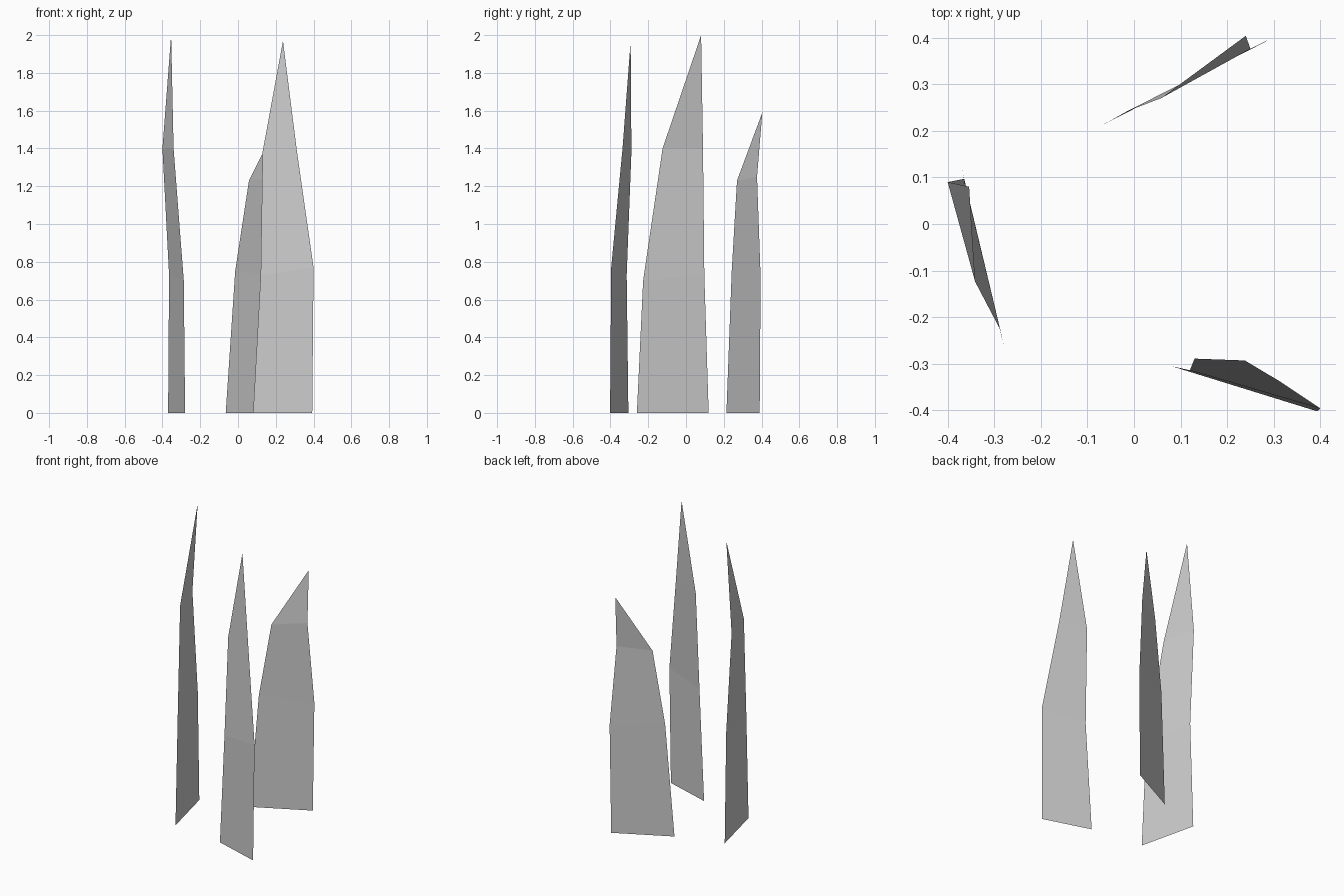
import bpy
import bmesh

cube = bpy.data.objects.get("Cube")
if cube:
    bpy.data.objects.remove(cube, do_unlink=True)

# Single plain grey for every blade
grey = bpy.data.materials.new("plain_grey")
grey.use_nodes = True
colour = (0.6, 0.6, 0.6, 1)
grey.diffuse_color = colour
grey.node_tree.nodes["Principled BSDF"].inputs["Base Color"].default_value = colour


def blade(name, rows, tip):
    """Folded thin sheet: pairs of edge points from the base up, closed by a tip."""
    bm = bmesh.new()
    pairs = [[bm.verts.new(p) for p in row] for row in rows]
    for (a, b), (c, d) in zip(pairs, pairs[1:]):
        bm.faces.new((a, b, d, c))
    bm.faces.new((*pairs[-1], bm.verts.new(tip)))
    mesh = bpy.data.meshes.new(name)
    bm.to_mesh(mesh)
    bm.free()
    mesh.materials.append(grey)
    obj = bpy.data.objects.new(name, mesh)
    bpy.context.collection.objects.link(obj)
    return obj


# Tall blade on the right side, facing sideways
blade("right_blade", [
    ((-0.37, 0.12, 0), (-0.28, -0.26, 0)),
    ((-0.365, 0.097, 0.73), (-0.287, -0.227, 0.70)),
    ((-0.40, 0.09, 1.40), (-0.341, -0.124, 1.40)),
], (-0.354, 0.08, 2.0))

# Tall blade at the front left
blade("front_blade", [
    ((0.08, -0.305, 0), (0.393, -0.402, 0)),
    ((0.12, -0.314, 0.73), (0.40, -0.396, 0.77)),
    ((0.13, -0.289, 1.38), (0.31, -0.336, 1.40)),
], (0.238, -0.293, 1.97))

# Short blade at the back
blade("back_blade", [
    ((-0.065, 0.214, 0), (0.28, 0.39, 0)),
    ((-0.015, 0.242, 0.75), (0.288, 0.395, 0.72)),
    ((0.058, 0.27, 1.23), (0.25, 0.376, 1.25)),
], (0.24, 0.404, 1.59))
